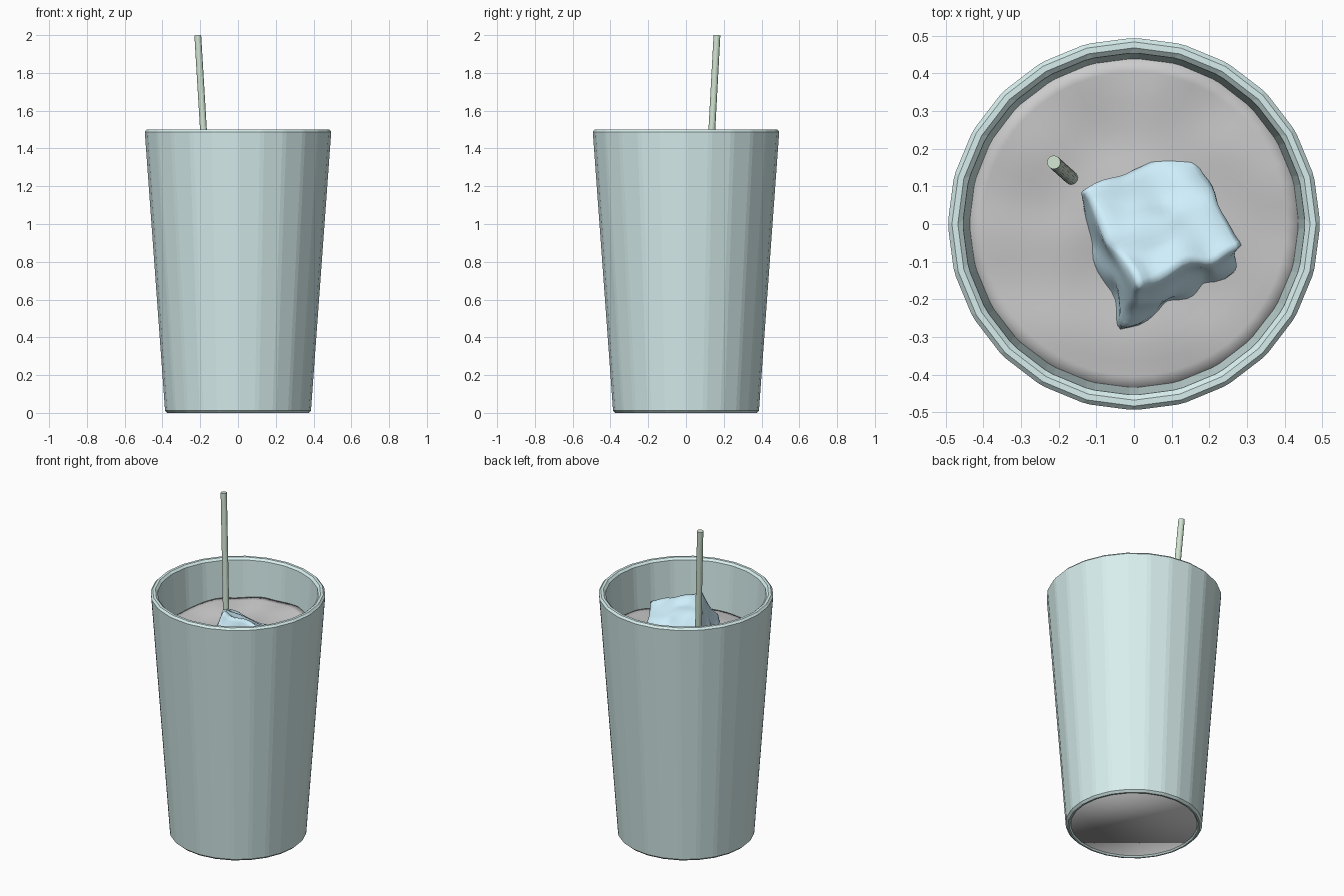
import bpy, bmesh, math
from mathutils import Vector, Matrix, noise

if "Cube" in bpy.data.objects:
    bpy.data.objects.remove(bpy.data.objects["Cube"])


def finish(bm, name, color=None, smooth=False):
    bmesh.ops.recalc_face_normals(bm, faces=bm.faces)
    me = bpy.data.meshes.new(name)
    bm.to_mesh(me)
    bm.free()
    for p in me.polygons:
        p.use_smooth = smooth
    ob = bpy.data.objects.new(name, me)
    bpy.context.collection.objects.link(ob)
    if color:
        mat = bpy.data.materials.new(name + "_color")
        mat.diffuse_color = (*color, 1)
        mat.use_nodes = True
        mat.node_tree.nodes["Principled BSDF"].inputs["Base Color"].default_value = mat.diffuse_color
        me.materials.append(mat)
    return ob


def ring(bm, r, n, z):
    return [bm.verts.new((r * math.cos(2 * math.pi * i / n),
                          r * math.sin(2 * math.pi * i / n),
                          z(r, i) if callable(z) else z)) for i in range(n)]


def bridge(bm, a, b):
    n = len(a)
    for i in range(n):
        j = (i + 1) % n
        bm.faces.new((a[i], a[j], b[j], b[i]))


# Cup: tapered faceted tube with a thick wall, open below
bm = bmesh.new()
rings = [ring(bm, r, 24, z) for r, z in
         ((0.387, 0), (0.496, 1.5), (0.456, 1.5), (0.354, 0))]
for k in range(4):
    bridge(bm, rings[k], rings[(k + 1) % 4])
cup = finish(bm, "cup", (0.68, 0.86, 0.85))
bev = cup.modifiers.new("soft_edges", 'BEVEL')
bev.width = 0.012
bev.segments = 1
bev.limit_method = 'ANGLE'
bev.angle_limit = math.radians(10)

# Drink: fills the cup, gently rippled top
N = 48


def wave(r, i):
    a = 2 * math.pi * i / N
    x, y = r * math.cos(a), r * math.sin(a)
    return 1.235 + 0.08 * y + 0.02 * noise.noise(Vector((x * 5, y * 5, 3)))


bm = bmesh.new()
prev = ring(bm, 0.357, N, 0.008)
bm.faces.new(prev)
for k in range(12, 0, -1):
    cur = ring(bm, 0.44 * k / 12, N, wave)
    bridge(bm, prev, cur)
    prev = cur
bm.faces.new(prev)
drink = finish(bm, "drink", smooth=True)

# Ice cube: lumpy, tilted, half floating
e1 = Vector((0.285, 0.11, -0.104)).normalized()
e3 = Vector((0.045, 0.15, 0.282))
e3 = (e3 - e3.dot(e1) * e1).normalized()
e2 = e3.cross(e1)
rot = Matrix((e1, e2, e3)).transposed()
bm = bmesh.new()
bmesh.ops.create_cube(bm, size=0.325)
bmesh.ops.subdivide_edges(bm, edges=bm.edges[:], cuts=15, use_grid_fill=True)
for v in bm.verts:
    v.co += 0.03 * noise.noise_vector(v.co * 11 + Vector((4, 1, 7)))
for _ in range(2):
    bmesh.ops.smooth_vert(bm, verts=bm.verts, factor=0.5,
                          use_axis_x=True, use_axis_y=True, use_axis_z=True)
for v in bm.verts:
    v.co = rot @ v.co + Vector((0.055, -0.057, 1.19))
finish(bm, "ice_cube", (0.62, 0.86, 0.97), smooth=True)

# Straw: thin leaning rod running down into the drink
top, rim = Vector((-0.213, 0.164, 1.999)), Vector((-0.183, 0.137, 1.5))
low = top + (rim - top) * 3.6
d = top - low
bm = bmesh.new()
bmesh.ops.create_cone(bm, cap_ends=True, segments=16, radius1=0.018,
                      radius2=0.018, depth=d.length,
                      matrix=Matrix.Translation((top + low) / 2)
                      @ d.to_track_quat('Z', 'Y').to_matrix().to_4x4())
finish(bm, "straw", (0.62, 0.76, 0.63))
